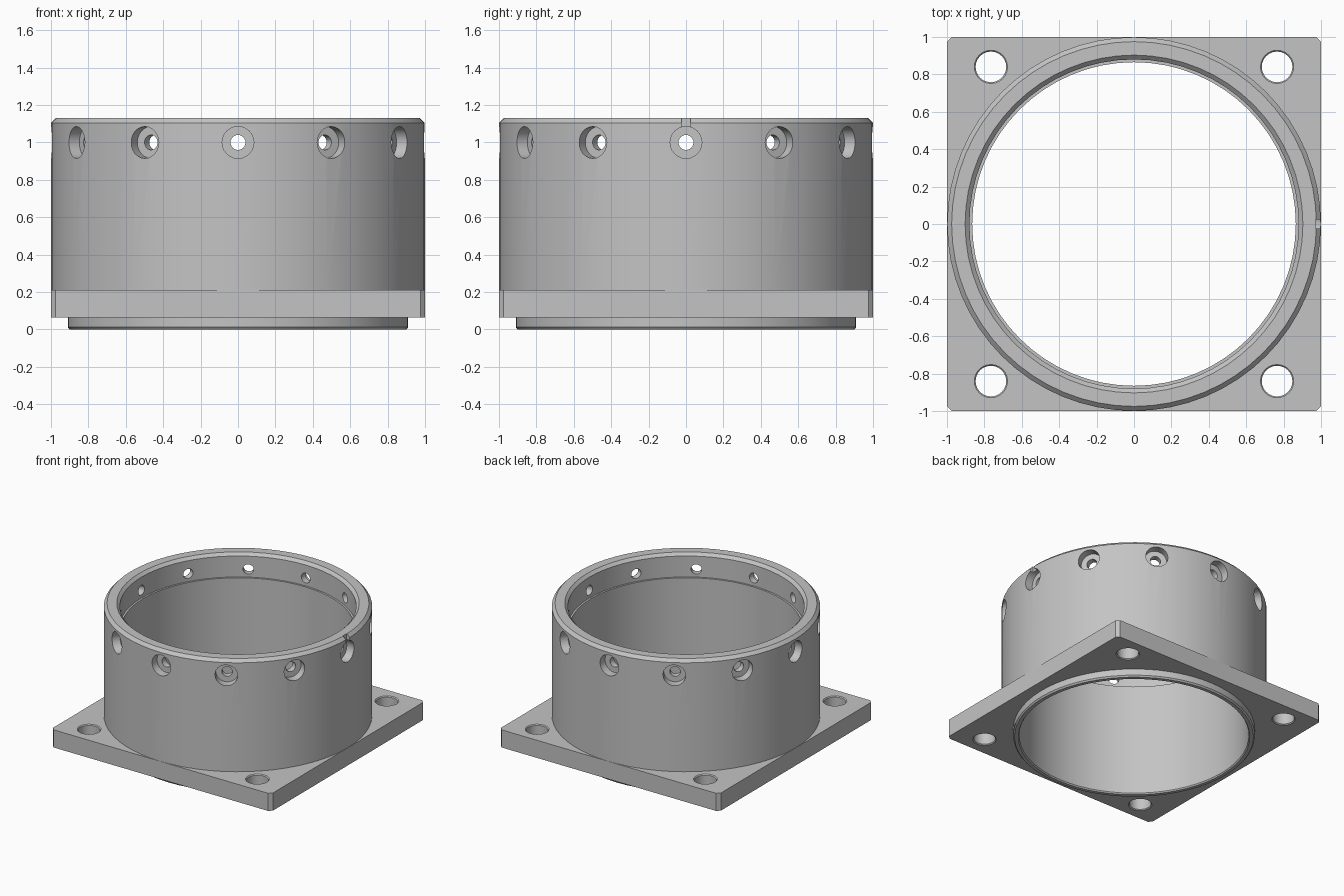
import bpy
import bmesh
from math import cos, sin, pi, radians
from mathutils import Matrix

cube = bpy.data.objects.get("Cube")
if cube:
    bpy.data.objects.remove(cube, do_unlink=True)

grey = bpy.data.materials.new("plain grey")
grey.use_nodes = True
GREY = (0.55, 0.55, 0.55, 1)
grey.diffuse_color = GREY
grey.node_tree.nodes["Principled BSDF"].inputs["Base Color"].default_value = GREY


def lathe(bm, profile, sides, matrix=Matrix(), closed=False):
    """Turn (radius, height) points about z; open profiles get end caps."""
    rings = []
    for r, z in profile:
        angles = [2 * pi * i / sides for i in range(sides)]
        rings.append([bm.verts.new(matrix @ Matrix.Translation((r * cos(a), r * sin(a), z)).translation)
                      for a in angles])
    pairs = list(zip(rings, rings[1:]))
    if closed:
        pairs.append((rings[-1], rings[0]))
    else:
        bm.faces.new(rings[0])
        bm.faces.new(rings[-1])
    for low, high in pairs:
        for i in range(sides):
            j = (i + 1) % sides
            bm.faces.new((low[i], low[j], high[j], high[i]))


def box(bm, size, centre):
    bmesh.ops.create_cube(bm, size=1, matrix=Matrix.Translation(centre) @ Matrix.Diagonal((*size, 1)))


def finish(name, bm):
    bmesh.ops.recalc_face_normals(bm, faces=bm.faces)
    mesh = bpy.data.meshes.new(name)
    bm.to_mesh(mesh)
    bm.free()
    mesh.materials.append(grey)
    obj = bpy.data.objects.new(name, mesh)
    bpy.context.collection.objects.link(obj)
    return obj


def select(obj):
    bpy.ops.object.select_all(action='DESELECT')
    obj.select_set(True)
    bpy.context.view_layer.objects.active = obj


def cut(obj, cutter):
    cutter.hide_render = True
    mod = obj.modifiers.new("cut", 'BOOLEAN')
    mod.operation = 'DIFFERENCE'
    mod.solver = 'EXACT'
    mod.object = cutter
    select(obj)
    bpy.ops.object.modifier_apply(modifier=mod.name)
    bpy.data.objects.remove(cutter, do_unlink=True)


# Sleeve with chamfered rim, inner ledge and lower spigot
bm = bmesh.new()
lathe(bm, [(0.90, 0), (0.91, 0.012), (0.91, 0.12), (0.999, 0.12), (0.999, 1.105),
           (0.975, 1.13), (0.903, 1.13), (0.88, 1.107), (0.88, 0.935),
           (0.865, 0.935), (0.865, 0.01), (0.872, 0)], 64, closed=True)
sleeve = finish("sleeve", bm)

# Ring of counterbored radial screw holes
bm = bmesh.new()
for k in range(12):
    turn = Matrix.Rotation(radians(30 * k), 4, 'Z') @ Matrix.Translation((0, 0, 1))
    lathe(bm, [(0.04, 0.7), (0.04, 0.93), (0.085, 0.93), (0.085, 1.1)], 24,
          turn @ Matrix.Rotation(pi / 2, 4, 'Y'))
cut(sleeve, finish("screw_hole_cutter", bm))

# Alignment notch above one hole
bm = bmesh.new()
box(bm, (0.1, 0.05, 0.16), (1.02, 0, 1.12))
cut(sleeve, finish("notch_cutter", bm))

# Square flange with clipped corners
bm = bmesh.new()
box(bm, (2, 2, 0.145), (0, 0, 0.1375))
corners = [e for e in bm.edges if abs(e.verts[0].co.z - e.verts[1].co.z) > 0.1]
bmesh.ops.bevel(bm, geom=corners, offset=0.025, segments=1, affect='EDGES')
flange = finish("flange", bm)

# Central bore and four bolt holes with chamfered mouths
bm = bmesh.new()
lathe(bm, [(0.905, -0.1), (0.905, 0.4)], 64)
for sx in (-1, 1):
    for sy in (-1, 1):
        lathe(bm, [(0.089, 0), (0.089, 0.065), (0.082, 0.072), (0.082, 0.203),
                   (0.089, 0.21), (0.089, 0.3)], 24,
              Matrix.Translation((0.765 * sx, 0.84 * sy, 0)))
cut(flange, finish("flange_hole_cutter", bm))

for part in (sleeve, flange):
    select(part)
    bpy.ops.object.shade_smooth_by_angle(angle=radians(28))
